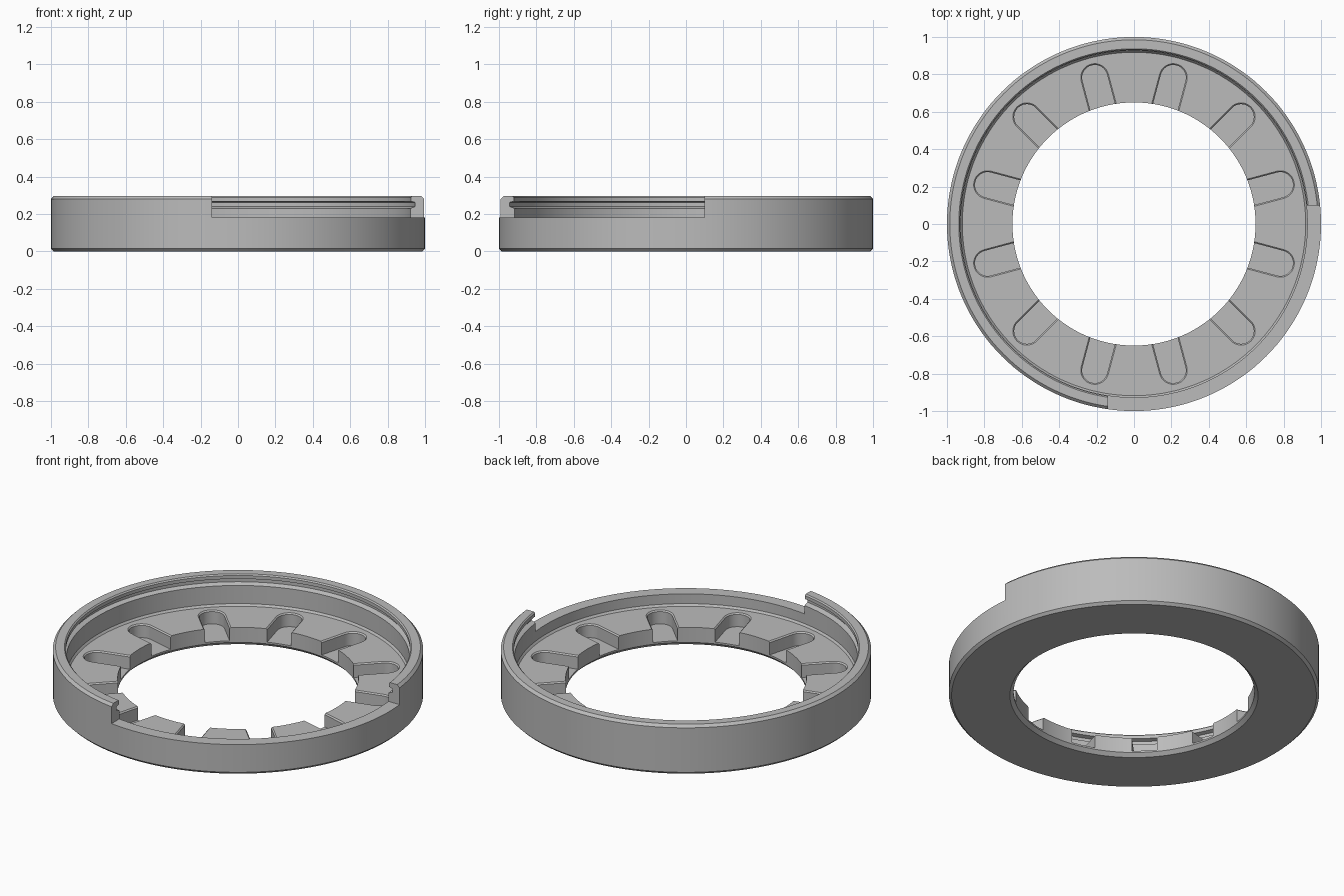
import bpy, bmesh, math
from mathutils import Matrix

cube = bpy.data.objects.get("Cube")
if cube:
    bpy.data.objects.remove(cube, do_unlink=True)

SEGMENTS = 144
SLOTS = 12
FLOOR, SLOT_FLOOR, NOTCH = 0.11, 0.03, 0.18

grey = bpy.data.materials.new("plain grey")
grey.use_nodes = True
grey.diffuse_color = (0.5, 0.5, 0.5, 1)
grey.node_tree.nodes["Principled BSDF"].inputs["Base Color"].default_value = (0.5, 0.5, 0.5, 1)


def make_object(name, bm):
    bmesh.ops.recalc_face_normals(bm, faces=bm.faces)
    mesh = bpy.data.meshes.new(name)
    bm.to_mesh(mesh)
    bm.free()
    obj = bpy.data.objects.new(name, mesh)
    bpy.context.collection.objects.link(obj)
    mesh.materials.append(grey)
    return obj


def bridge(bm, loops, closed):
    """Join neighbouring vertex loops with quads."""
    pairs = list(zip(loops, loops[1:] + loops[:1])) if closed else list(zip(loops, loops[1:]))
    for a, b in pairs:
        for i in range(len(a)):
            j = (i + 1) % len(a)
            bm.faces.new((a[i], a[j], b[j], b[i]))


# Ring body: one closed cross-section turned about the vertical axis
section = [
    (0.67, 0), (0.985, 0), (1, 0.015),                  # underside and lower chamfer
    (1, 0.28), (0.985, 0.295), (0.937, 0.295),          # outer wall and rim
    (0.93, 0.288), (0.93, 0.268), (0.953, 0.262),       # lip
    (0.953, 0.24), (0.927, 0.23),                       # inner groove
    (0.927, FLOOR + 0.012), (0.918, FLOOR),             # inner wall foot
    (0.65, FLOOR), (0.65, 0.02),                        # floor and bore
]
bm = bmesh.new()
loops = []
for k in range(SEGMENTS):
    a = math.tau * k / SEGMENTS
    loops.append([bm.verts.new((r * math.cos(a), r * math.sin(a), z)) for r, z in section])
bridge(bm, loops, True)
ring = make_object("ring_body", bm)


# Round-ended radial slots, slightly flared at the top edge
def slot_outline(half):
    arc = [math.pi * (i / 16 - 0.5) for i in range(17)]
    return [(0.5, -half)] + [(0.81 + half * math.cos(t), half * math.sin(t)) for t in arc] + [(0.5, half)]


bm = bmesh.new()
for n in range(SLOTS):
    turn = Matrix.Rotation(math.tau * (n + 0.5) / SLOTS, 4, 'Z')
    layers = []
    for half, z in ((0.068, SLOT_FLOOR), (0.068, FLOOR - 0.007), (0.075, FLOOR), (0.075, 0.16)):
        verts = [bm.verts.new((x, y, z)) for x, y in slot_outline(half)]
        bmesh.ops.transform(bm, matrix=turn, verts=verts)
        layers.append(verts)
    bridge(bm, layers, False)
    bm.faces.new(layers[0])
    bm.faces.new(layers[-1])
slot_cutter = make_object("slot_cutter", bm)

# Notch removing the upper wall over one quarter
x0, x1, y0, y1, z1 = -0.14, 1.2, -1.2, 0.1, 0.4
bm = bmesh.new()
bmesh.ops.create_cube(bm, size=1)
bmesh.ops.scale(bm, vec=(x1 - x0, y1 - y0, z1 - NOTCH), verts=bm.verts)
bmesh.ops.translate(bm, vec=((x0 + x1) / 2, (y0 + y1) / 2, (z1 + NOTCH) / 2), verts=bm.verts)
notch_cutter = make_object("notch_cutter", bm)

# Cut the body, then drop the cutters
bpy.ops.object.select_all(action='DESELECT')
bpy.context.view_layer.objects.active = ring
ring.select_set(True)
for cutter in (slot_cutter, notch_cutter):
    cutter.hide_render = True
    mod = ring.modifiers.new(cutter.name, 'BOOLEAN')
    mod.operation = 'DIFFERENCE'
    mod.solver = 'EXACT'
    mod.object = cutter
    bpy.ops.object.modifier_apply(modifier=mod.name)
    bpy.data.objects.remove(cutter, do_unlink=True)

bpy.ops.object.shade_smooth_by_angle(angle=math.radians(25))
